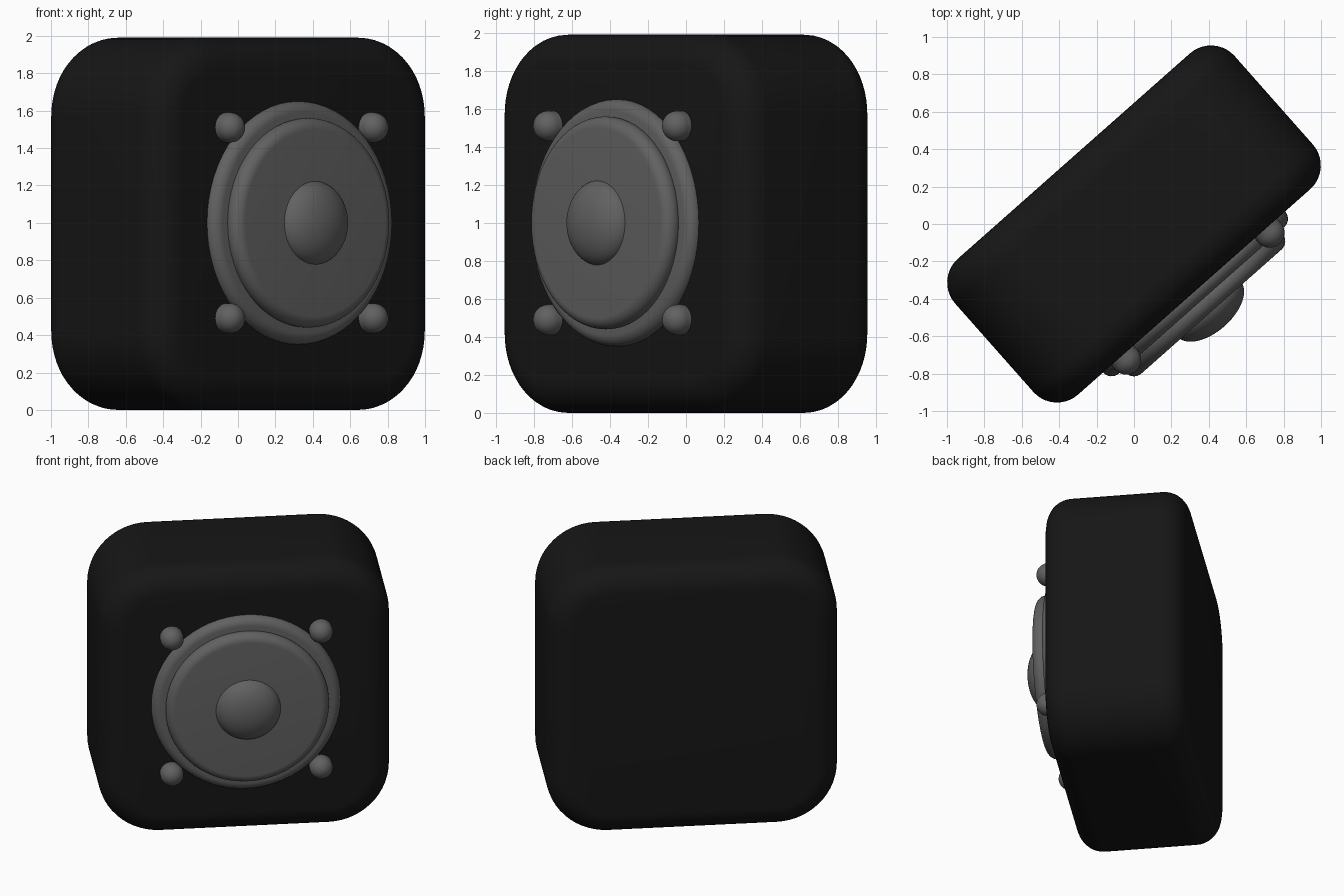
import bpy, bmesh, math
from mathutils import Matrix

if "Cube" in bpy.data.objects:
    bpy.data.objects.remove(bpy.data.objects["Cube"])

# whole speaker is turned about z; local -y is the baffle side
TURN = Matrix.Rotation(math.radians(41.5), 4, 'Z')
W, D, H = 0.998, 0.485, 0.995
ZC = 0.995


def material(name, v):
    m = bpy.data.materials.new(name)
    m.diffuse_color = (v, v, v, 1)
    m.use_nodes = True
    m.node_tree.nodes["Principled BSDF"].inputs["Base Color"].default_value = m.diffuse_color
    return m


black = material("black_shell", 0.008)
grey = material("dark_grey", 0.12)


def finish(bm, name, mat):
    bmesh.ops.recalc_face_normals(bm, faces=bm.faces[:])
    bm.transform(TURN)
    me = bpy.data.meshes.new(name)
    bm.to_mesh(me)
    bm.free()
    ob = bpy.data.objects.new(name, me)
    bpy.context.collection.objects.link(ob)
    me.materials.append(mat)
    bpy.ops.object.select_all(action='DESELECT')
    ob.select_set(True)
    bpy.context.view_layer.objects.active = ob
    bpy.ops.object.shade_smooth_by_angle(angle=math.radians(40))
    return ob


def lathe(name, profile, x, z, steps=64):
    """Spin (radius, forward distance) points about the forward axis."""
    bm = bmesh.new()
    vs = [bm.verts.new((x + r, -d, z)) for r, d in profile]
    es = [bm.edges.new(p) for p in zip(vs, vs[1:])]
    bmesh.ops.spin(bm, geom=vs + es, cent=(x, 0, z), axis=(0, 1, 0),
                   angle=math.tau, steps=steps, use_duplicate=False)
    bmesh.ops.remove_doubles(bm, verts=bm.verts[:], dist=1e-4)
    return finish(bm, name, grey)


def arc(r0, d0, a, b, start, end, n=12):
    out = []
    for i in range(n + 1):
        t = math.radians(start + (end - start) * i / n)
        out.append((r0 + a * math.cos(t), d0 + b * math.sin(t)))
    return out


# cabinet: rounded outline, then softened front and back rims
bm = bmesh.new()
bmesh.ops.create_cube(bm, size=2)
bm.transform(Matrix.Translation((0, 0, ZC)) @ Matrix.Diagonal((W, D, H, 1)))
depth_edges = [e for e in bm.edges
               if abs(e.verts[0].co.y - e.verts[1].co.y) > 0.1]
bmesh.ops.bevel(bm, geom=depth_edges, offset=0.42, segments=14,
                profile=0.5, affect='EDGES', clamp_overlap=False)
rims = [e for e in bm.edges
        if abs(e.verts[0].co.y - e.verts[1].co.y) < 0.01]
bmesh.ops.bevel(bm, geom=rims, offset=0.17, segments=10,
                profile=0.5, affect='EDGES', clamp_overlap=False)
finish(bm, "cabinet", black)

# rounded discs of the driver
for name, r, d in (("outer_ring", 0.59, 0.485), ("cone_disc", 0.50, 0.565)):
    lathe(name, [(0, d - 0.06)] + arc(r, d, 0.06, 0.06, -90, 90, 16)
          + [(0, d + 0.06)], 0, 1.0)

# domed centre cap
lathe("dust_cap", arc(0, 0.605, 0.225, 0.125, 0, 90, 16), 0, 1.0)

# round-headed mounting bolts
for i, (sx, sz) in enumerate(((-1, -1), (1, -1), (-1, 1), (1, 1))):
    lathe(f"bolt_{i + 1}", [(0.08, 0.45)] + arc(0, 0.515, 0.08, 0.08, 0, 90),
          0.512 * sx, 1.0 + 0.51 * sz, 32)
